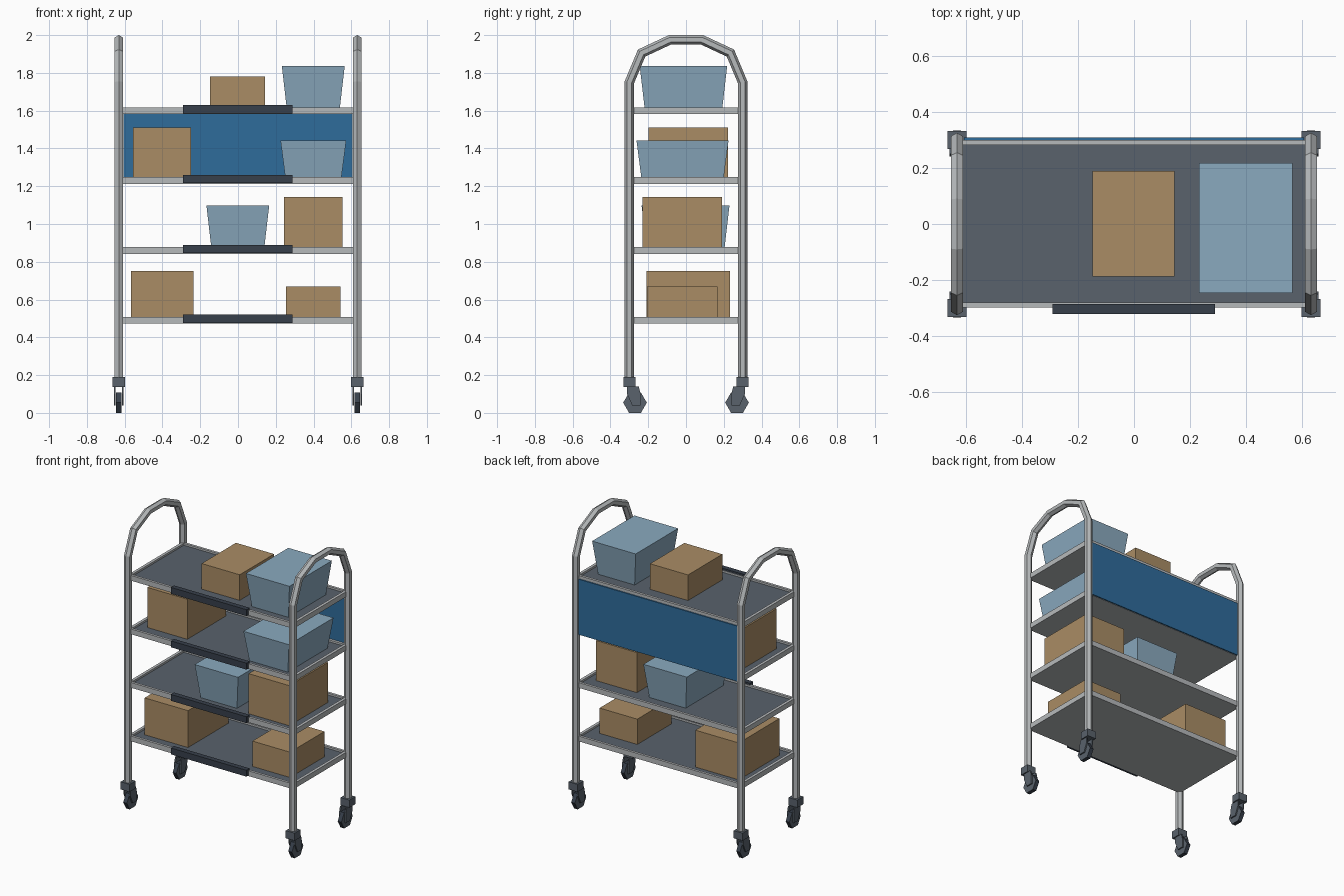
import bpy
import bmesh
from math import cos, sin, pi
from mathutils import Vector

cube = bpy.data.objects.get("Cube")
if cube:
    bpy.data.objects.remove(cube, do_unlink=True)


def material(name, r, g, b):
    m = bpy.data.materials.new(name)
    m.use_nodes = True
    m.diffuse_color = (r, g, b, 1)
    bsdf = next(n for n in m.node_tree.nodes if n.type == 'BSDF_PRINCIPLED')
    bsdf.inputs["Base Color"].default_value = (r, g, b, 1)
    return m


METAL = material("light metal", 0.47, 0.49, 0.50)
SLATE = material("slate grey", 0.10, 0.122, 0.15)
DARK = material("dark handle", 0.038, 0.05, 0.07)
BLUE = material("blue panel", 0.028, 0.15, 0.33)
CARD = material("cardboard", 0.40, 0.265, 0.13)
TUB = material("pale blue plastic", 0.255, 0.40, 0.52)


def finish(bm, name, mat):
    bmesh.ops.recalc_face_normals(bm, faces=bm.faces)
    mesh = bpy.data.meshes.new(name)
    bm.to_mesh(mesh)
    bm.free()
    mesh.materials.append(mat)
    ob = bpy.data.objects.new(name, mesh)
    bpy.context.collection.objects.link(ob)
    return ob


def add_box(bm, x, y, z, flare=0):
    """Box from three ranges; flare pulls the bottom corners inward."""
    for v in bmesh.ops.create_cube(bm, size=1)["verts"]:
        inset = flare if v.co.z < 0 else 0
        sx, sy = (1 if v.co.x > 0 else -1), (1 if v.co.y > 0 else -1)
        v.co = (x[sx > 0] - sx * inset, y[sy > 0] - sy * inset, z[v.co.z > 0])


def box(name, mat, x, y, z, flare=0):
    bm = bmesh.new()
    add_box(bm, x, y, z, flare)
    return finish(bm, name, mat)


def prism(bm, outline, x0, x1):
    """Extrude a (y, z) outline along x."""
    face = bm.faces.new([bm.verts.new((x0, y, z)) for y, z in outline])
    ext = bmesh.ops.extrude_face_region(bm, geom=[face])["geom"]
    moved = [v for v in ext if isinstance(v, bmesh.types.BMVert)]
    bmesh.ops.translate(bm, vec=(x1 - x0, 0, 0), verts=moved)


def tube(name, mat, x, path, radius, sides=6):
    """Sweep a polygon along a (y, z) path with mitred corners."""
    pts = [Vector(p) for p in path]
    bm = bmesh.new()
    rings = []
    for i, p in enumerate(pts):
        before = (p - pts[max(i - 1, 0)]).normalized()
        after = (pts[min(i + 1, len(pts) - 1)] - p).normalized()
        t = (before + after).normalized()
        mitre = t.dot(after if after.length else before)
        n = Vector((-t.y, t.x)) * radius / mitre
        ring = []
        for k in range(sides):
            a = 2 * pi * k / sides
            ring.append(bm.verts.new((x + sin(a) * radius,
                                      p.x + n.x * cos(a), p.y + n.y * cos(a))))
        rings.append(ring)
    for a, b in zip(rings, rings[1:]):
        for k in range(sides):
            j = (k + 1) % sides
            bm.faces.new((a[k], a[j], b[j], b[k]))
    bm.faces.new(rings[0])
    bm.faces.new(rings[-1])
    return finish(bm, name, mat)


POST_X, POST_Y = 0.631, 0.30

# Hoop frames at both ends
half = [(-POST_Y, 0.17), (-POST_Y, 1.75), (-0.235, 1.905), (-0.085, 1.975)]
hoop = half + [(-y, z) for y, z in reversed(half)]
for side, sx in (("left", 1), ("right", -1)):
    tube(side + "_hoop_frame", METAL, sx * POST_X, hoop, 0.025)

# Casters: socket, two fork plates and a six-sided wheel
for side, sx in (("left", 1), ("right", -1)):
    for end, sy in (("front", -1), ("back", 1)):
        name = f"{end}_{side}_caster"
        cx = sx * POST_X
        bm = bmesh.new()
        ys = sorted((sy * 0.267, sy * 0.332))
        add_box(bm, (cx - 0.034, cx + 0.034), ys, (0.138, 0.19))
        fork = [(0.312, 0.14), (0.25, 0.14), (0.24, 0.1),
                (0.24, 0.04), (0.285, 0.04), (0.312, 0.1)]
        fork = [(sy * y, z) for y, z in fork]
        for off in (-0.026, 0.017):
            prism(bm, fork, cx + off, cx + off + 0.009)
        finish(bm, name + "_fork", SLATE)
        bm = bmesh.new()
        wheel = [(sy * 0.27 + 0.0625 * cos(k * pi / 3),
                  0.054 + 0.0625 * sin(k * pi / 3)) for k in range(6)]
        prism(bm, wheel, cx - 0.014, cx + 0.014)
        ob = finish(bm, name + "_wheel", SLATE)
        # Dark tread around the rolling faces
        ob.data.materials.append(DARK)
        for p in ob.data.polygons:
            p.material_index = int(abs(p.normal.x) < 0.5)

# Shelves: metal rim and base, slate tray and front grip
SHELVES = [0.472 + 0.37 * i for i in range(4)]
for i, z in enumerate(SHELVES, 1):
    bm = bmesh.new()
    zr = (z, z + 0.036)
    for y in ((-0.298, -0.28), (0.282, 0.3)):
        add_box(bm, (-0.632, 0.632), y, zr)
    for x in ((-0.632, -0.612), (0.612, 0.632)):
        add_box(bm, x, (-0.28, 0.282), zr)
    add_box(bm, (-0.612, 0.612), (-0.28, 0.282), (z, z + 0.012))
    finish(bm, f"shelf_{i}_rim", METAL)
    box(f"shelf_{i}_tray", SLATE, (-0.613, 0.613), (-0.281, 0.283),
        (z + 0.01, z + 0.023))
    box(f"shelf_{i}_grip", DARK, (-0.29, 0.289), (-0.32, -0.285),
        (z + 0.004, z + 0.048))

# Back panel between the two upper shelves
box("back_panel", BLUE, (-0.606, 0.606), (0.3, 0.308), (1.214, 1.597))

# Cargo: shelf index, x range, y range, top height
cartons = [
    (0, (-0.567, -0.235), (-0.21, 0.233), 0.75),
    (0, (0.255, 0.543), (-0.207, 0.168), 0.67),
    (1, (0.243, 0.554), (-0.231, 0.19), 1.142),
    (2, (-0.555, -0.249), (-0.198, 0.223), 1.512),
    (3, (-0.147, 0.144), (-0.187, 0.188), 1.782),
]
tubs = [
    (1, (-0.167, 0.165), (-0.235, 0.23), 1.097),
    (2, (0.225, 0.573), (-0.262, 0.225), 1.442),
    (3, (0.232, 0.565), (-0.245, 0.218), 1.837),
]
for label, mat, items, flare in (("carton", CARD, cartons, 0),
                                 ("tub", TUB, tubs, 0.027)):
    for n, (shelf, x, y, top) in enumerate(items, 1):
        box(f"{label}_{n}", mat, x, y, (SHELVES[shelf] + 0.022, top), flare)
